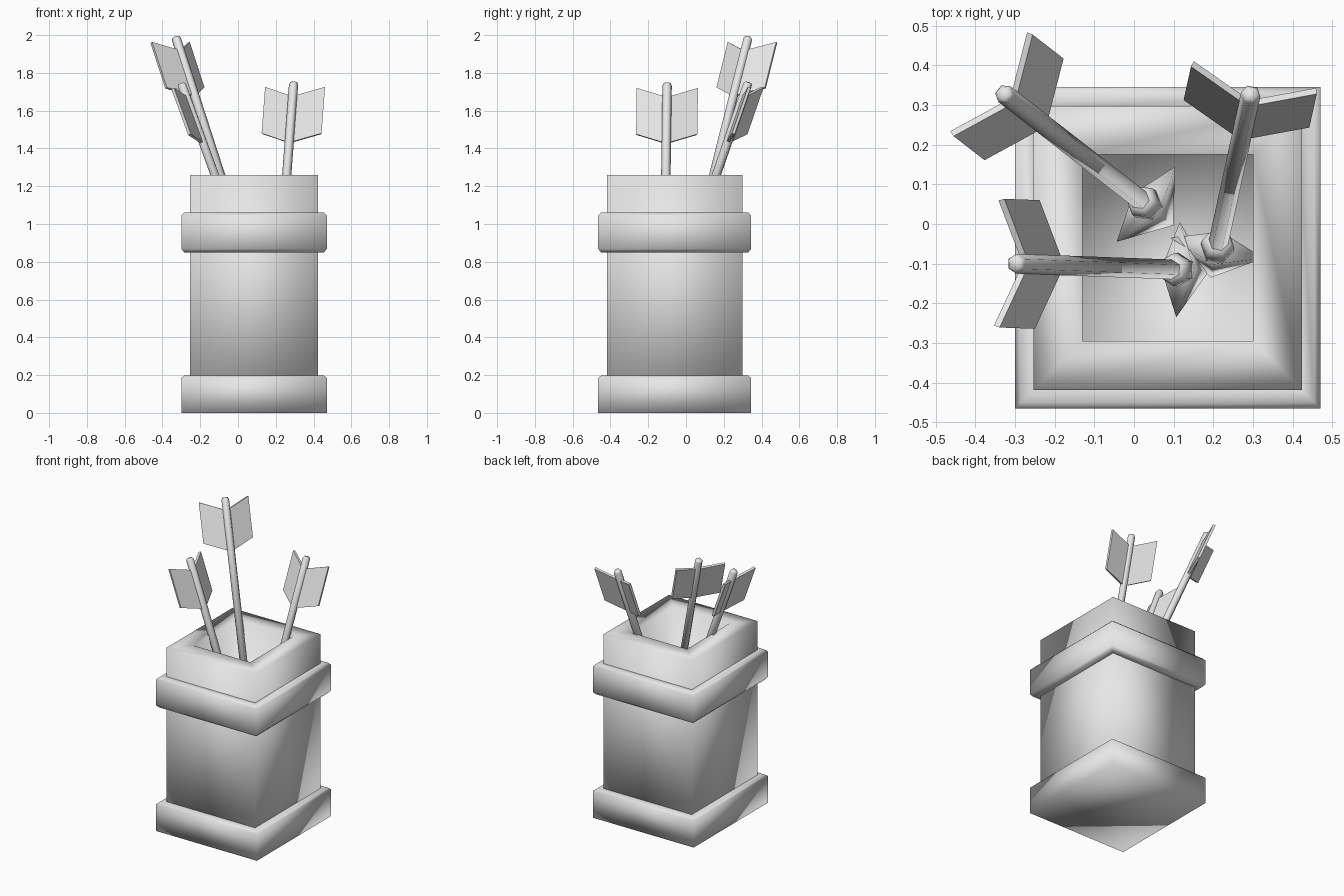
import bpy, bmesh, math
from mathutils import Vector, Matrix

cube = bpy.data.objects.get("Cube")
if cube:
    bpy.data.objects.remove(cube, do_unlink=True)

grey = bpy.data.materials.new("plain_grey")
grey.use_nodes = True
grey.diffuse_color = (0.8, 0.8, 0.8, 1)
grey.node_tree.nodes["Principled BSDF"].inputs["Base Color"].default_value = (0.8, 0.8, 0.8, 1)


def finish(name, bm, smooth=True, matrix=None):
    """Turn a bmesh into a shaded, coloured object."""
    bmesh.ops.recalc_face_normals(bm, faces=bm.faces)
    for f in bm.faces:
        f.smooth = smooth
    me = bpy.data.meshes.new(name)
    bm.to_mesh(me)
    bm.free()
    me.materials.append(grey)
    ob = bpy.data.objects.new(name, me)
    bpy.context.collection.objects.link(ob)
    if matrix:
        ob.matrix_world = matrix
    return ob


def skin(bm, loops, caps=True, ring=False):
    """Bridge vertex loops of equal length, capped or closed to a ring."""
    rows = [[bm.verts.new(p) for p in loop] for loop in loops]
    pairs = list(zip(rows, rows[1:])) + ([(rows[-1], rows[0])] if ring else [])
    for a, b in pairs:
        n = len(a)
        for i in range(n):
            bm.faces.new((a[i], a[(i + 1) % n], b[(i + 1) % n], b[i]))
    if caps and not ring:
        bm.faces.new(rows[0][::-1])
        bm.faces.new(rows[-1])


X0, X1, Y0, Y1 = -0.30, 0.47, -0.465, 0.345   # outline of the bands


def rect(inset, z):
    return [(X0 + inset, Y0 + inset, z), (X1 - inset, Y0 + inset, z),
            (X1 - inset, Y1 - inset, z), (X0 + inset, Y1 - inset, z)]


def box_part(name, profile, ring=False):
    bm = bmesh.new()
    skin(bm, [rect(*p) for p in profile], ring=ring)
    return finish(name, bm)


# Hollow square container with its raised bands
box_part("container", [(0.047, 0.01), (0.047, 1.26), (0.17, 1.26), (0.17, 0.2)])
box_part("base_band", [(0, 0), (0, 0.185), (0.015, 0.197), (0.06, 0.197)])
box_part("upper_band", [(0.06, 0.85), (0.015, 0.85), (0, 0.868), (0, 1.045),
                        (0.015, 1.06), (0.06, 1.06)], ring=True)


def circle(r, z, n=6):
    return [(r * math.cos(i * math.tau / n), r * math.sin(i * math.tau / n), z)
            for i in range(n)]


LENGTH = 1.2


def arrow(name, nock, foot):
    """Arrow in a local frame: z up the shaft, x sideways, y to the leaning side."""
    nock, foot = Vector(nock), Vector(foot)
    up = (nock - foot).normalized()
    lean = Vector((up.x, up.y, 0))
    lean = (lean - up * lean.dot(up)).normalized()
    side = lean.cross(up)
    m = Matrix((side, lean, up)).transposed().to_4x4()
    m.translation = nock - up * LENGTH

    # Six-sided shaft with a rounded-off end
    bm = bmesh.new()
    skin(bm, [circle(0.025, 0), circle(0.025, LENGTH - 0.012), circle(0.018, LENGTH)])
    finish(name + "_shaft", bm, matrix=m)

    # Collar and flat pointed head
    bm = bmesh.new()
    skin(bm, [circle(0.042, -0.01), circle(0.042, 0.03), circle(0.03, 0.05)])
    finish(name + "_collar", bm, matrix=m)
    bm = bmesh.new()
    base = [bm.verts.new(p) for p in ((0.12, 0, 0), (0, 0.045, 0), (-0.12, 0, 0), (0, -0.045, 0))]
    tip = bm.verts.new((0, 0, -0.23))
    bm.faces.new(base)
    for i in range(4):
        bm.faces.new((base[i], tip, base[(i + 1) % 4]))
    finish(name + "_head", bm, matrix=m)

    # Pair of swept vanes in a shallow V
    for label, s in (("left", 1), ("right", -1)):
        bm = bmesh.new()
        out = Vector((s * 0.16, 0.047, 0))
        thick = Vector((-s * 0.047, 0.16, 0)).normalized() * 0.008
        low, high, sweep = LENGTH - 0.34, LENGTH - 0.08, Vector((0, 0, 0.068))
        quad = [Vector((0, 0, low)), out + sweep + Vector((0, 0, low)),
                out + sweep + Vector((0, 0, high)), Vector((0, 0, high))]
        skin(bm, [[p - thick for p in quad], [p + thick for p in quad]])
        finish(f"{name}_{label}_vane", bm, smooth=False, matrix=m)


arrow("tall_arrow", (-0.33, 0.33, 1.99), (0.03, 0.05, 0.88))
arrow("side_arrow", (-0.30, -0.10, 1.745), (0.11, -0.115, 0.62))
arrow("back_arrow", (0.295, 0.33, 1.75), (0.21, -0.06, 0.62))
